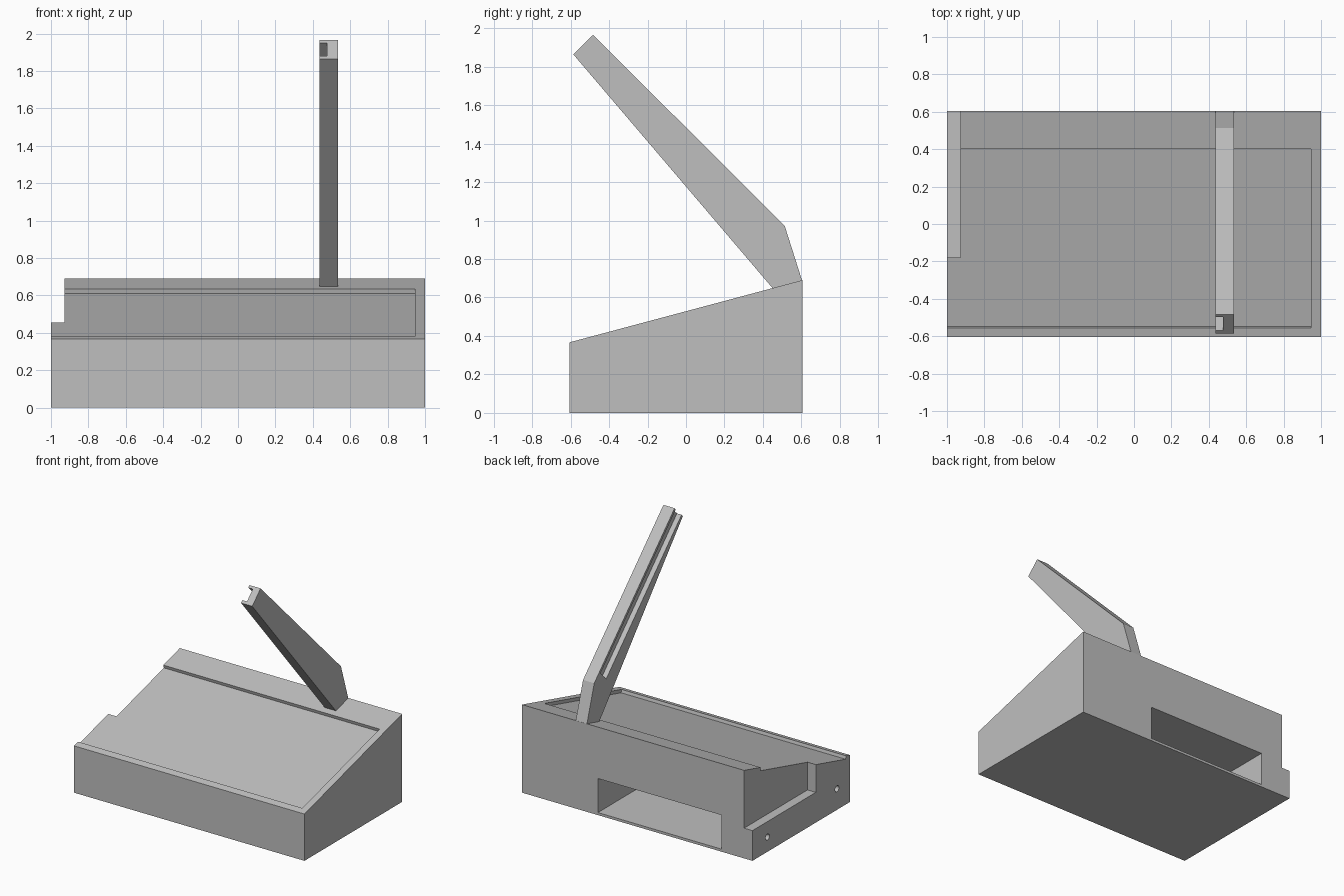
import bpy
import bmesh
from math import pi
from mathutils import Vector, Matrix

cube = bpy.data.objects.get("Cube")
if cube:
    bpy.data.objects.remove(cube, do_unlink=True)

grey = bpy.data.materials.new("plain grey")
grey.use_nodes = True
GREY = (0.52, 0.52, 0.52, 1)
grey.diffuse_color = GREY
grey.node_tree.nodes["Principled BSDF"].inputs["Base Color"].default_value = GREY


def finish(bm, name):
    bmesh.ops.recalc_face_normals(bm, faces=bm.faces)
    mesh = bpy.data.meshes.new(name)
    bm.to_mesh(mesh)
    bm.free()
    obj = bpy.data.objects.new(name, mesh)
    bpy.context.collection.objects.link(obj)
    mesh.materials.append(grey)
    return obj


def prism(name, profile, x0, x1):
    """Extrude a (y, z) side profile from x0 to x1."""
    bm = bmesh.new()
    face = bm.faces.new([bm.verts.new((x0, y, z)) for y, z in profile])
    side = bmesh.ops.extrude_face_region(bm, geom=[face])["geom"]
    verts = [g for g in side if isinstance(g, bmesh.types.BMVert)]
    bmesh.ops.translate(bm, verts=verts, vec=(x1 - x0, 0, 0))
    return finish(bm, name)


def block(name, x0, x1, y0, y1, z0, z1):
    return prism(name, [(y0, z0), (y1, z0), (y1, z1), (y0, z1)], x0, x1)


def rod(name, x0, x1, y, z, radius):
    bm = bmesh.new()
    place = Matrix.Translation(((x0 + x1) / 2, y, z)) @ Matrix.Rotation(pi / 2, 4, "Y")
    bmesh.ops.create_cone(bm, cap_ends=True, segments=24, radius1=radius,
                          radius2=radius, depth=x1 - x0, matrix=place)
    return finish(bm, name)


def cut(obj, cutter):
    mod = obj.modifiers.new("cut", "BOOLEAN")
    mod.operation = "DIFFERENCE"
    mod.solver = "EXACT"
    mod.object = cutter
    cutter.hide_render = True
    bpy.context.view_layer.objects.active = obj
    bpy.ops.object.modifier_apply(modifier=mod.name)
    bpy.data.objects.remove(cutter, do_unlink=True)


def strip(start, end, near, far):
    """Band beside the line start-end, between two offsets to its left."""
    along = (end - start).normalized()
    left = Vector((-along.y, along.x))
    return [start + left * near, end + left * near, end + left * far, start + left * far]


# Wedge-shaped base
DEPTH, FRONT, BACK = 0.605, 0.367, 0.69
base = prism("sloped_base", [(-DEPTH, 0), (DEPTH, 0), (DEPTH, BACK), (-DEPTH, FRONT)], -1, 1)


def on_slope(y):
    return Vector((y, FRONT + (BACK - FRONT) * (y + DEPTH) / (2 * DEPTH)))


# Shallow tray in the sloping top, open at one end
cut(base, prism("tray_cutter", strip(on_slope(-0.555), on_slope(0.4), -0.025, 0.1), -1.1, 0.947))
# Notch along the open end
cut(base, block("notch_cutter", -1.1, -0.928, -0.18, 0.7, 0.237, 0.9))
# Compartment opening at the back
cut(base, block("compartment_cutter", -0.73, 0.34, -0.5, 0.7, 0.02, 0.287))
# Two screw holes in the notched end
for y, z in ((0.418, 0.115), (-0.443, 0.165)):
    cut(base, rod("hole_cutter", -1.1, -0.85, y, z, 0.024))

# Leaning arm, rising from the back edge over the top
elbow, tip = Vector((0.513, 0.973)), Vector((-0.483, 1.965))
arm = prism("leaning_arm", [on_slope(0.45), on_slope(0.603), elbow, tip, (-0.586, 1.864)],
            0.437, 0.534)

# Groove along the side of the arm, open at the tip
along = (tip - elbow).normalized()
cut(arm, prism("groove_cutter", strip(elbow + along * 0.09, tip + along * 0.1, 0.021, 0.121),
               0.4, 0.477))
